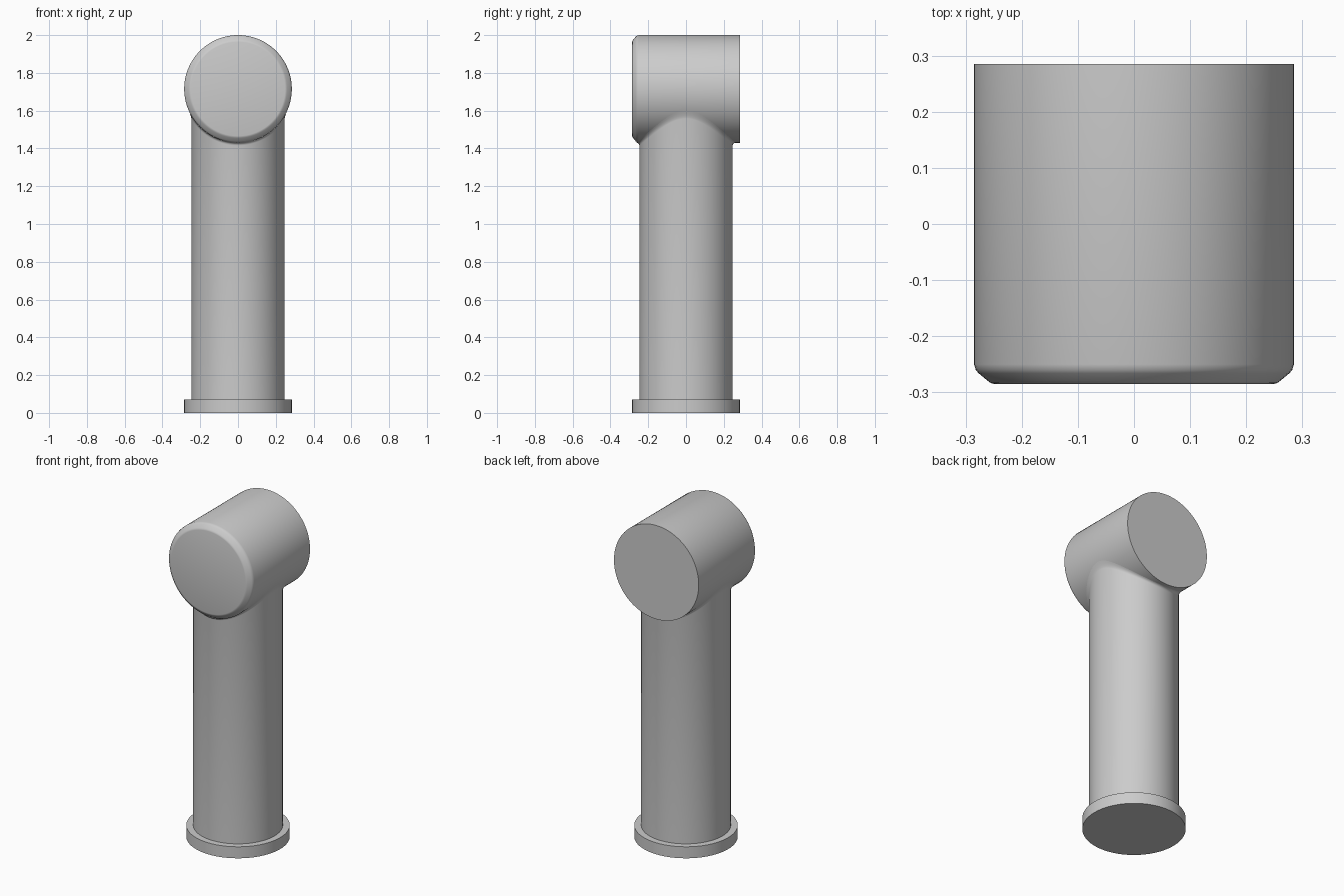
import bpy, bmesh, math
from mathutils import Matrix

if "Cube" in bpy.data.objects:
    bpy.data.objects.remove(bpy.data.objects["Cube"])

SIDES = 96
HEAD_R, HEAD_Z = 0.285, 1.715
TUBE_R, FLANGE_H = 0.247, 0.07
FILLET = 0.015

grey = bpy.data.materials.new("plain grey")
grey.diffuse_color = (0.6, 0.6, 0.6, 1)
grey.use_nodes = True
grey.node_tree.nodes["Principled BSDF"].inputs["Base Color"].default_value = grey.diffuse_color


def loft(name, rings, caps, matrix=Matrix()):
    """Skin a list of equal-length point rings, optionally capping the ends."""
    bm = bmesh.new()
    rows = [[bm.verts.new(p) for p in ring] for ring in rings]
    n = len(rows[0])
    for a, b in zip(rows, rows[1:]):
        for i in range(n):
            j = (i + 1) % n
            bm.faces.new((a[i], a[j], b[j], b[i]))
    if caps:
        bm.faces.new(rows[0][::-1])
        bm.faces.new(rows[-1])
    bm.transform(matrix)
    me = bpy.data.meshes.new(name)
    bm.to_mesh(me)
    bm.free()
    me.materials.append(grey)
    me.shade_smooth()
    me.set_sharp_from_angle(angle=math.radians(35))
    ob = bpy.data.objects.new(name, me)
    bpy.context.collection.objects.link(ob)
    return ob


def circle(r, height):
    """Ring of radius r; height is a function of x giving z."""
    pts = []
    for i in range(SIDES):
        a = 2 * math.pi * i / SIDES
        x, y = r * math.cos(a), r * math.sin(a)
        pts.append((x, y, height(x)))
    return pts


def flat(r, z):
    return circle(r, lambda x: z)


def saddle(x):
    """Underside of the horizontal head cylinder."""
    return HEAD_Z - math.sqrt(HEAD_R ** 2 - x ** 2)


# Base flange
loft("base_flange", [flat(HEAD_R, 0), flat(HEAD_R, FLANGE_H)], True)

# Upright tube, its top flaring in a small fillet onto the head
rings = [flat(TUBE_R, FLANGE_H)]
for k in range(5):
    t = math.pi / 2 * k / 4
    out, up = FILLET * (1 - math.cos(t)), FILLET * math.sin(t)
    rings.append(circle(TUBE_R + out,
                        lambda x: saddle(x) - FILLET + up))
loft("upright_tube", rings, False)

# Horizontal head with a rounded chamfer on its front rim
profile = [(0.249, -0.285), (0.255, -0.2835), (0.260, -0.280),
           (0.277, -0.266), (0.282, -0.260), (0.285, -0.250),
           (HEAD_R, 0.285)]
loft("head_cylinder", [flat(r, z) for r, z in profile], True,
     Matrix.Translation((0, 0, HEAD_Z)) @ Matrix.Rotation(-math.pi / 2, 4, 'X'))
